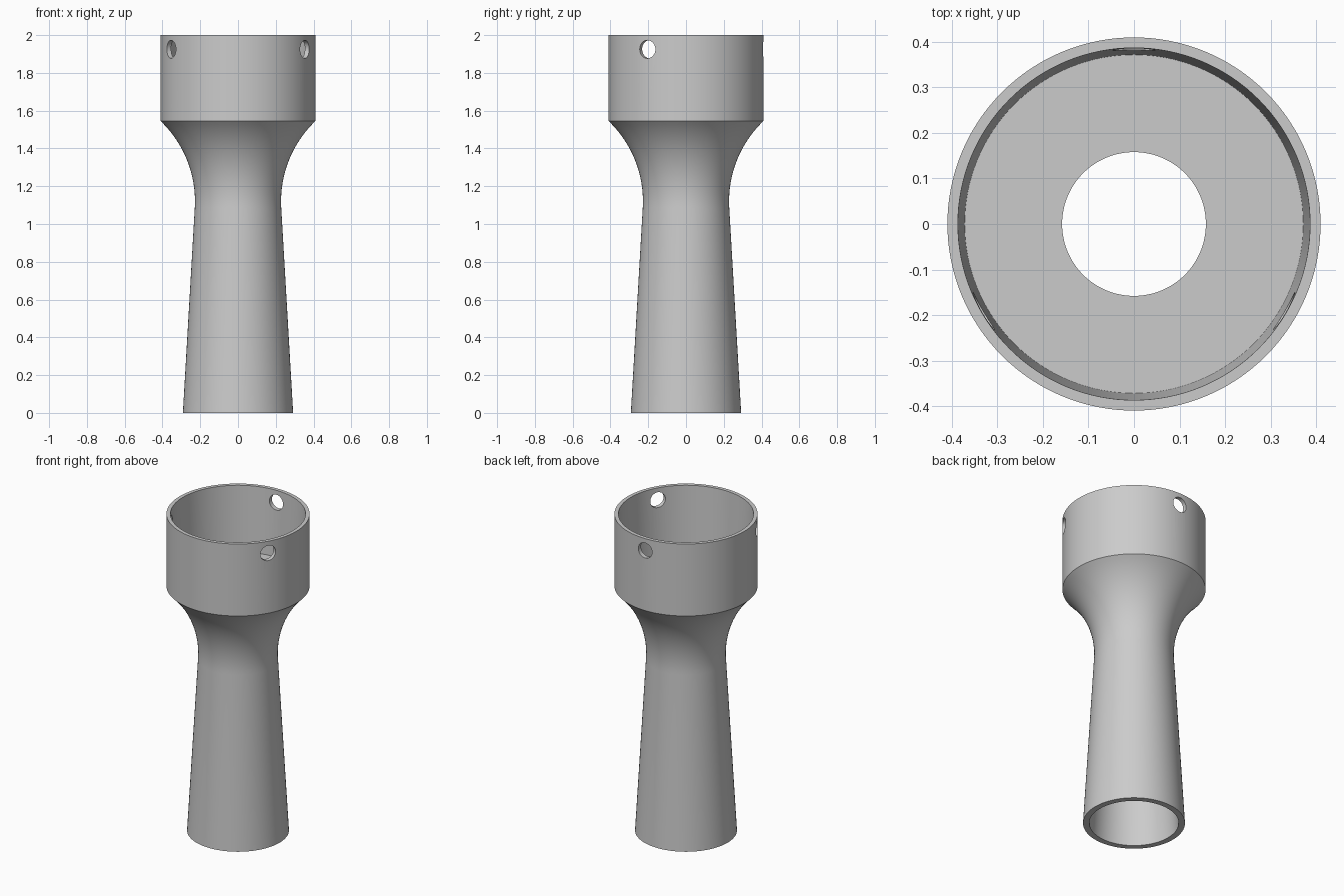
import bpy, bmesh, math
from mathutils import Matrix, Vector

cube = bpy.data.objects.get("Cube")
if cube:
    bpy.data.objects.remove(cube, do_unlink=True)

SEGMENTS = 128

grey = bpy.data.materials.new("plain_grey")
grey.use_nodes = True
colour = (0.6, 0.6, 0.6, 1)
grey.diffuse_color = colour
grey.node_tree.nodes["Principled BSDF"].inputs["Base Color"].default_value = colour


def add_object(name, bm):
    mesh = bpy.data.meshes.new(name)
    bmesh.ops.recalc_face_normals(bm, faces=bm.faces)
    bm.to_mesh(mesh)
    bm.free()
    mesh.materials.append(grey)
    obj = bpy.data.objects.new(name, mesh)
    bpy.context.collection.objects.link(obj)
    return obj


def lathe(name, profile):
    """Revolve a closed (radius, height) loop around z."""
    bm = bmesh.new()
    rings = []
    for i in range(SEGMENTS):
        a = math.tau * i / SEGMENTS
        rings.append([bm.verts.new((r * math.cos(a), r * math.sin(a), z)) for r, z in profile])
    n = len(profile)
    for i, ring in enumerate(rings):
        nxt = rings[(i + 1) % SEGMENTS]
        for j in range(n):
            k = (j + 1) % n
            bm.faces.new((ring[j], nxt[j], nxt[k], ring[k]))
    return add_object(name, bm)


# Flare between the tapered stem and the cup: one circular arc
neck_r, neck_z = 0.228, 1.12
cup_r, cup_z = 0.41, 1.545
rise, run = cup_z - neck_z, cup_r - neck_r
arc_r = (rise ** 2 + run ** 2) / (2 * run)
start, end = -0.057, math.asin(rise / arc_r)
flare = []
for i in range(21):
    t = start + (end - start) * i / 20
    flare.append((neck_r + arc_r * (1 - math.cos(t)), neck_z + arc_r * math.sin(t)))

# Hollow body: outer stem, flare, cup wall, cup floor and tapered bore
profile = [(0.292, 0)] + flare + [
    (cup_r, 2), (0.387, 2), (0.372, 1.585), (0.158, 1.585), (0.256, 0)]
body = lathe("hollow_handle", profile)

# Three round pin holes, evenly spaced around the cup
bm = bmesh.new()
for k in range(3):
    a = math.radians(90 + 120 * k)
    out = Vector((math.cos(a), math.sin(a), 0))
    place = Matrix.Translation(out * 0.4 + Vector((0, 0, 1.925)))
    turn = out.to_track_quat('Z', 'Y').to_matrix().to_4x4()
    bmesh.ops.create_cone(bm, cap_ends=True, segments=32, radius1=0.048,
                          radius2=0.048, depth=0.2, matrix=place @ turn)
cutter = add_object("pin_hole_cutter", bm)
cutter.hide_render = True

cut = body.modifiers.new("pin_holes", 'BOOLEAN')
cut.operation = 'DIFFERENCE'
cut.solver = 'EXACT'
cut.object = cutter
bpy.ops.object.select_all(action='DESELECT')
bpy.context.view_layer.objects.active = body
body.select_set(True)
bpy.ops.object.modifier_apply(modifier=cut.name)
bpy.data.objects.remove(cutter, do_unlink=True)
bpy.ops.object.shade_smooth_by_angle(angle=math.radians(30))
